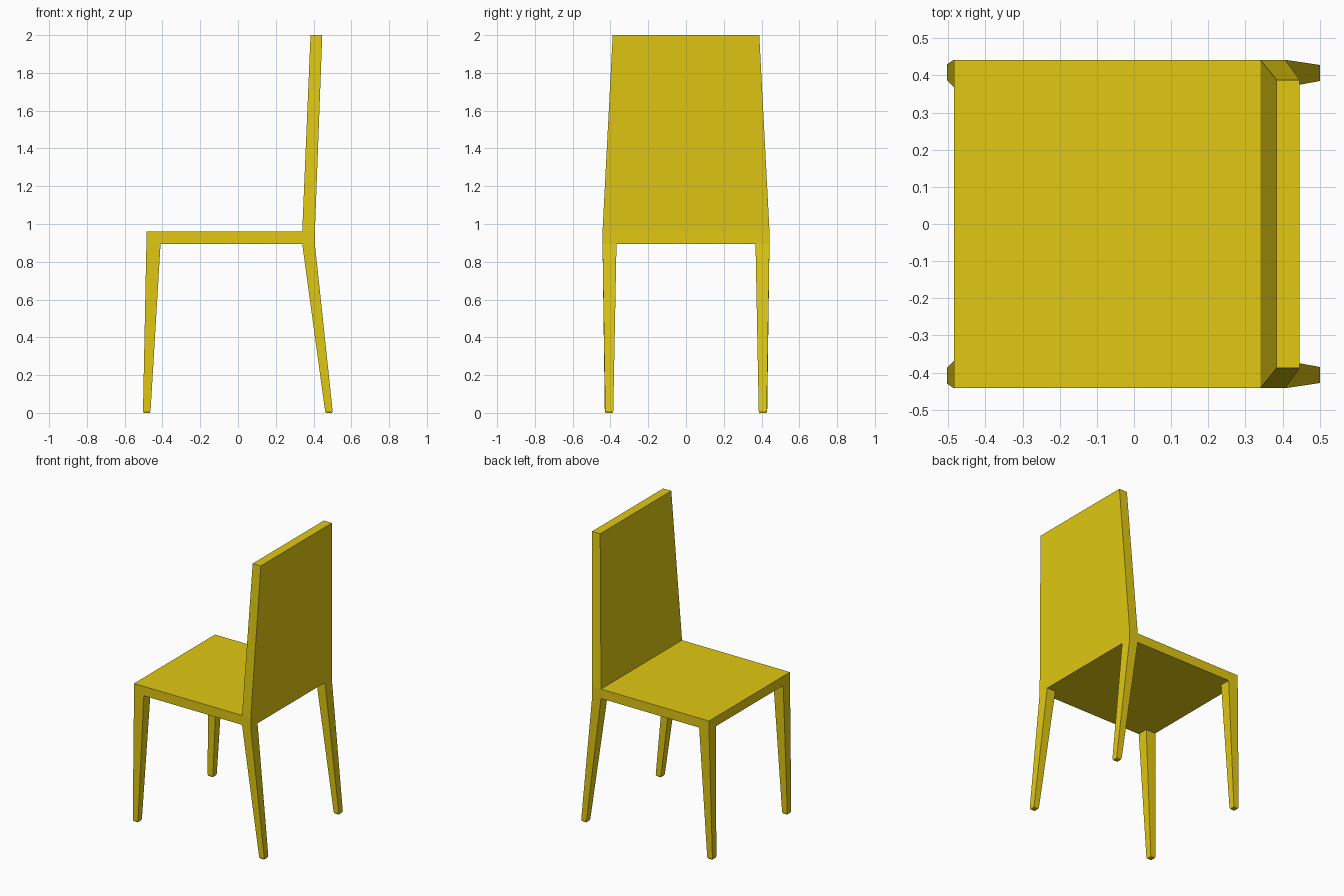
import bpy, bmesh

if "Cube" in bpy.data.objects:
    bpy.data.objects.remove(bpy.data.objects["Cube"])

yellow = bpy.data.materials.new("yellow")
yellow.diffuse_color = (0.75, 0.58, 0.006, 1)
yellow.use_nodes = True
yellow.node_tree.nodes["Principled BSDF"].inputs["Base Color"].default_value = yellow.diffuse_color


def loft(name, sections, cap_bottom=True, cap_top=True, mirror=False):
    """Skin a stack of rectangles given as (x0, x1, y0, y1, z), bottom to top."""
    bm = bmesh.new()
    rings = [[bm.verts.new((x, y, z)) for x, y in ((x0, y0), (x1, y0), (x1, y1), (x0, y1))]
             for x0, x1, y0, y1, z in sections]
    for low, high in zip(rings, rings[1:]):
        for i in range(4):
            j = (i + 1) % 4
            bm.faces.new((low[i], low[j], high[j], high[i]))
    if cap_bottom:
        bm.faces.new(rings[0][::-1])
    if cap_top:
        bm.faces.new(rings[-1])
    mesh = bpy.data.meshes.new(name)
    bm.to_mesh(mesh)
    bm.free()
    mesh.materials.append(yellow)
    obj = bpy.data.objects.new(name, mesh)
    bpy.context.collection.objects.link(obj)
    if mirror:
        mod = obj.modifiers.new("mirror", 'MIRROR')
        mod.use_axis = (False, True, False)
    return obj


W = 0.442            # half width at the seat
Z0, Z1 = 0.895, 0.96  # seat underside and top

# Seat slab
loft("seat", [(-0.485, 0.407, -W, W, Z0), (-0.485, 0.407, -W, W, Z1)])

# Backrest: tapers and leans back, open where it meets the seat
loft("backrest", [(0.34, 0.407, -W, W, Z1), (0.384, 0.446, -0.388, 0.388, 2.0)],
     cap_bottom=False)


# Tapered legs with a tiny chamfer at the foot, mirrored left to right
def leg(name, foot, top):
    x0, x1, y0, y1 = foot
    c = 0.004
    loft(name, [(x0 + c, x1 - c, y0 + c, y1 - c, 0), (*foot, 0.01), (*top, Z0)],
         cap_top=False, mirror=True)


leg("front_legs", (-0.503, -0.463, 0.387, 0.43), (-0.485, -0.41, 0.368, W))
leg("back_legs", (0.461, 0.501, 0.385, 0.428), (0.34, 0.407, 0.368, W))
